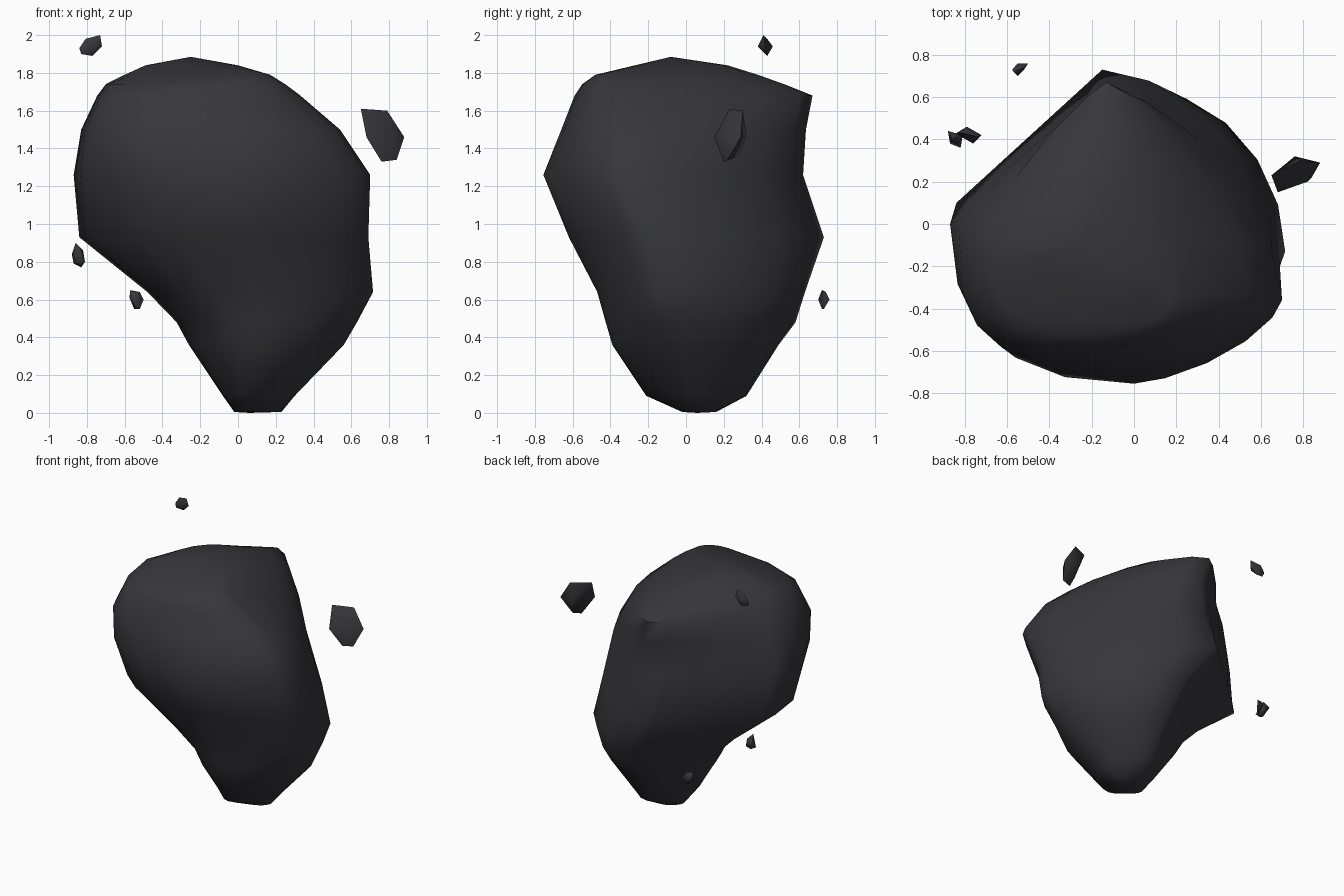
import bpy, bmesh, math

stone = bpy.data.materials.new("charcoal stone")
stone.diffuse_color = (0.038, 0.038, 0.045, 1)


def finish(bm, name, angle):
    bmesh.ops.recalc_face_normals(bm, faces=bm.faces[:])
    me = bpy.data.meshes.new(name)
    bm.to_mesh(me)
    bm.free()
    me.materials.append(stone)
    ob = bpy.data.objects.new(name, me)
    bpy.context.collection.objects.link(ob)
    bpy.ops.object.select_all(action='DESELECT')
    ob.select_set(True)
    bpy.context.view_layer.objects.active = ob
    bpy.ops.object.shade_smooth_by_angle(angle=math.radians(angle))
    return ob


# Boulder levels: z, right point, back point, left point, front point (x, y each)
LEVELS = [
    (0.005, 0.23, .08, .10, .16, -.02, .06, .08, -.02),
    (0.09, 0.30, .04, .12, .32, -.08, .08, .06, -.21),
    (0.36, 0.56, -.02, .12, .49, -.26, .13, .12, -.39),
    (0.48, 0.63, -.08, .10, .58, -.325, .15, .10, -.425),
    (0.64, 0.715, -.13, .06, .63, -.48, .13, .08, -.47),
    (0.93, 0.69, -.20, -.15, .73, -.84, .10, .02, -.62),
    (1.26, 0.70, -.36, -.12, .62, -.87, .0, .0, -.755),
    (1.50, 0.54, -.33, -.08, .635, -.83, -.02, -.12, -.66),
    (1.68, 0.33, -.32, -.13, .67, -.745, -.10, -.2, -.59),
    (1.74, 0.25, -.34, -.13, .52, -.70, -.12, -.15, -.55),
    (1.79, 0.17, -.33, -.13, .38, -.60, -.14, -.03, -.48),
    (1.84, 0.00, -.12, -.2, .22, -.49, -.12, -.18, -.27),
]
# Roundness of each quarter: back right, back left, front left, front right
POWERS = [
    (2, 1.6, 2, 1.8), (2, 1.5, 2, 1.8), (1.9, 1.3, 2, 1.7), (1.9, 1.2, 2, 1.6),
    (1.9, 1.1, 2.4, 1.6), (1.75, 1.0, 2.4, 1.55), (1.65, 1.2, 2.4, 1.5),
    (1.6, 1.2, 3.2, 1.8), (1.6, 1.2, 2.8, 2.2), (1.6, 1.3, 2.2, 2.4),
    (1.7, 1.5, 1.7, 2.4), (2, 1.8, 1.8, 2),
]
QUARTER = 5                         # sides per quarter


def ring_points(level, powers):
    z, c = level[0], level[1:]
    ext = [(c[i], c[i + 1]) for i in (0, 2, 4, 6)]
    for q in range(4):
        a, b = ext[q], ext[(q + 1) % 4]
        centre = (b[0], a[1]) if q % 2 == 0 else (a[0], b[1])
        for k in range(QUARTER):
            t = k / QUARTER * math.pi / 2
            u = math.cos(t) ** (2 / powers[q])
            v = math.sin(t) ** (2 / powers[q])
            yield tuple(centre[i] + (a[i] - centre[i]) * u + (b[i] - centre[i]) * v
                        for i in (0, 1)) + (z,)


# Boulder: loft of the levels, capped at both ends
bm = bmesh.new()
rings = [[bm.verts.new(p) for p in ring_points(lv, pw)] for lv, pw in zip(LEVELS, POWERS)]
n = QUARTER * 4
for lo, hi in zip(rings, rings[1:]):
    for i in range(n):
        j = (i + 1) % n
        bm.faces.new((lo[i], lo[j], hi[j], hi[i]))
base = bm.verts.new((0.06, 0.06, 0))
peak = bm.verts.new((-0.25, -0.08, 1.885))
for i in range(n):
    j = (i + 1) % n
    bm.faces.new((rings[0][j], rings[0][i], base))
    bm.faces.new((rings[-1][i], rings[-1][j], peak))
finish(bm, "boulder", 65)

# Floating shards: hulls of a few corner points
SHARDS = {
    "large_shard": [(.65, .23, 1.61), (.79, .30, 1.60), (.76, .32, 1.47), (.88, .29, 1.46),
                    (.84, .22, 1.34), (.76, .20, 1.33), (.68, .15, 1.46), (.82, .20, 1.47),
                    (.78, .28, 1.36)],
    "upper_shard": [(-.84, .43, 1.93), (-.807, .43, 1.98), (-.79, .46, 1.94), (-.73, .41, 2.0),
                    (-.72, .42, 1.94), (-.76, .38, 1.94), (-.77, .43, 1.89), (-.83, .42, 1.9)],
    "lower_shard": [(-.86, .40, .90), (-.82, .42, .86), (-.81, .42, .80), (-.82, .36, .80),
                    (-.83, .39, .77), (-.87, .38, .79), (-.88, .44, .84)],
    "bottom_shard": [(-.57, .72, .65), (-.52, .74, .64), (-.50, .76, .60), (-.52, .73, .55),
                     (-.55, .72, .55), (-.575, .73, .61), (-.55, .76, .60), (-.55, .70, .60)],
}
for name, pts in SHARDS.items():
    bm = bmesh.new()
    for p in pts:
        bm.verts.new(p)
    bmesh.ops.convex_hull(bm, input=bm.verts[:])
    finish(bm, name, 85)
